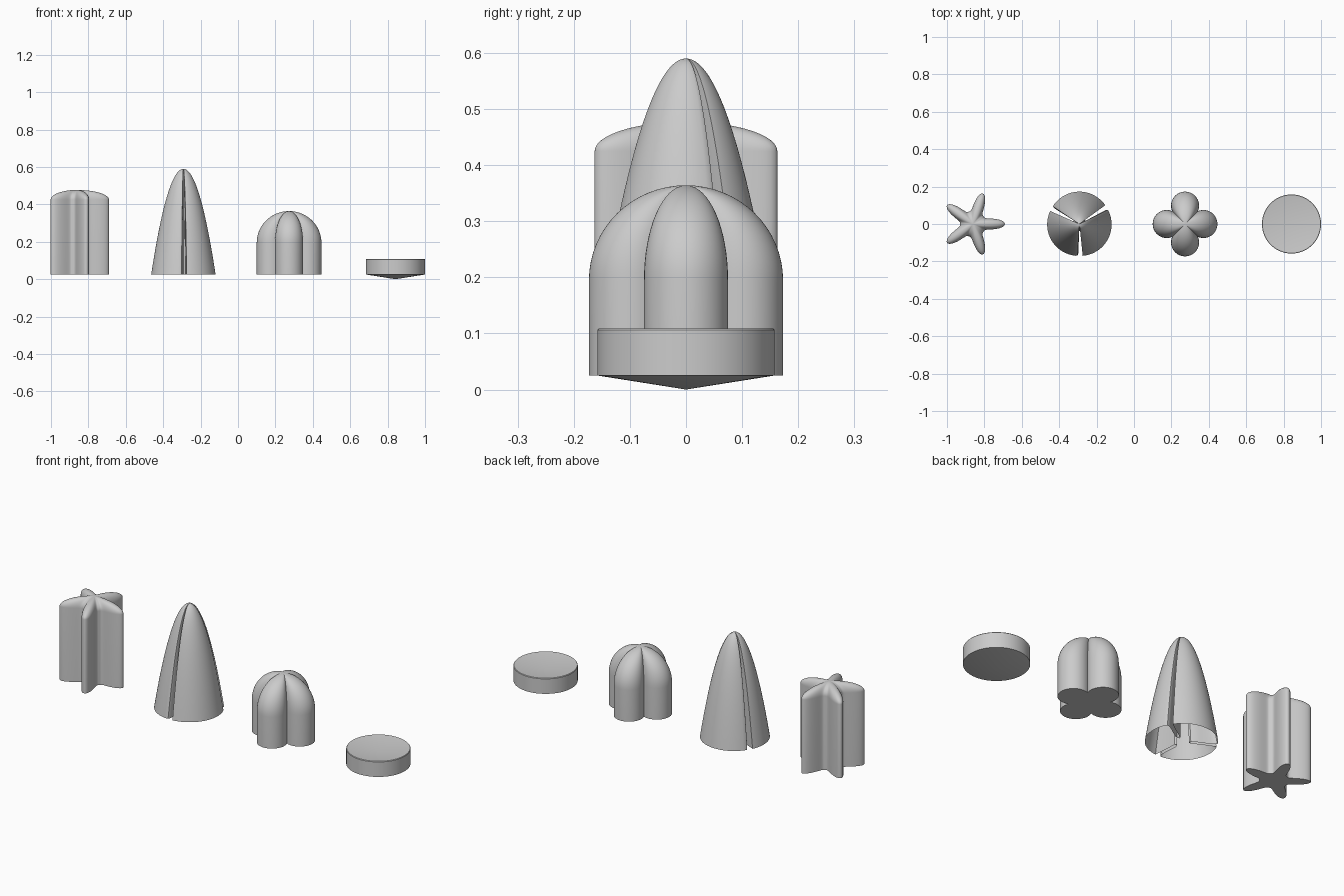
import bpy, bmesh
from math import sin, cos, pi, sqrt, radians

if "Cube" in bpy.data.objects:
    bpy.data.objects.remove(bpy.data.objects["Cube"])


def loft(name, cx, outline, profile, cap=True, angle=35):
    """Scale a plan outline along (scale, z) steps; zero scale makes a pole."""
    bm = bmesh.new()
    rings = []
    for s, z in profile:
        if s == 0:
            rings.append([bm.verts.new((cx, 0, z))])
        else:
            rings.append([bm.verts.new((cx + x * s, y * s, z)) for x, y in outline])
    n = len(outline)
    for a, b in zip(rings, rings[1:]):
        for i in range(n):
            j = (i + 1) % n
            if len(a) == 1:
                bm.faces.new((a[0], b[j], b[i]))
            elif len(b) == 1:
                bm.faces.new((a[i], a[j], b[0]))
            else:
                bm.faces.new((a[i], a[j], b[j], b[i]))
    if cap and len(rings[0]) > 1:
        bm.faces.new(rings[0][::-1])
    bmesh.ops.recalc_face_normals(bm, faces=bm.faces)
    me = bpy.data.meshes.new(name)
    bm.to_mesh(me)
    bm.free()
    ob = bpy.data.objects.new(name, me)
    bpy.context.collection.objects.link(ob)
    bpy.ops.object.select_all(action='DESELECT')
    ob.select_set(True)
    bpy.context.view_layer.objects.active = ob
    bpy.ops.object.shade_smooth_by_angle(angle=radians(angle))
    return ob


def polar(fn, n):
    return [(fn(t) * cos(t), fn(t) * sin(t)) for t in (2 * pi * i / n for i in range(n))]


def dome(z0, z1, z2, steps=16):
    """Straight wall from z0 to z1, then a quarter ellipse up to z2."""
    prof = [(1, z0)]
    for i in range(steps):
        a = pi / 2 * i / steps
        prof.append((cos(a), z1 + (z2 - z1) * sin(a)))
    return prof + [(0, z2)]


# five-pointed star column with a shallow domed top
def star(t):
    return 0.07 + 0.101 * (0.5 + 0.5 * cos(5 * t)) ** 2


loft("star_column", -0.861, polar(star, 160), dome(0.025, 0.425, 0.477))

# three-bladed pointed shell, open below, with a deep slit between blades
blades = []
for k in range(3):
    pts = [(i * 4.5, 0.171 + 0.002 * sin(pi * i / 24)) for i in range(25)]
    pts += [(110.5, 0.168), (112, 0.158), (112, 0.14), (111, 0.115), (108, 0.085),
            (104, 0.06), (104, 0.043), (115, 0.035), (126, 0.043), (123, 0.06),
            (121, 0.085), (120, 0.115), (120, 0.145)]
    for a, r in pts:
        t = radians(a - 84 + 120 * k)
        blades.append((r * cos(t), r * sin(t)))
cone = [(1 - i / 28, 0.025 + 0.565 * (1 - (1 - i / 28) ** 2)) for i in range(28)]
loft("bladed_cone", -0.292, blades, cone + [(0, 0.59)], cap=False)


# four-lobed dome
def lobes(t):
    a = (t + pi / 4) % (pi / 2) - pi / 4
    return 0.098 * cos(a) + sqrt(0.075 ** 2 - (0.098 * sin(a)) ** 2)


loft("lobed_dome", 0.273, polar(lobes, 128), dome(0.025, 0.195, 0.364))

# round disc: shallow cone underneath, shallow dish on top
loft("disc", 0.842, polar(lambda t: 0.158, 96),
     [(0, 0.0), (1, 0.025), (1, 0.106), (0.985, 0.109), (0, 0.09)])
